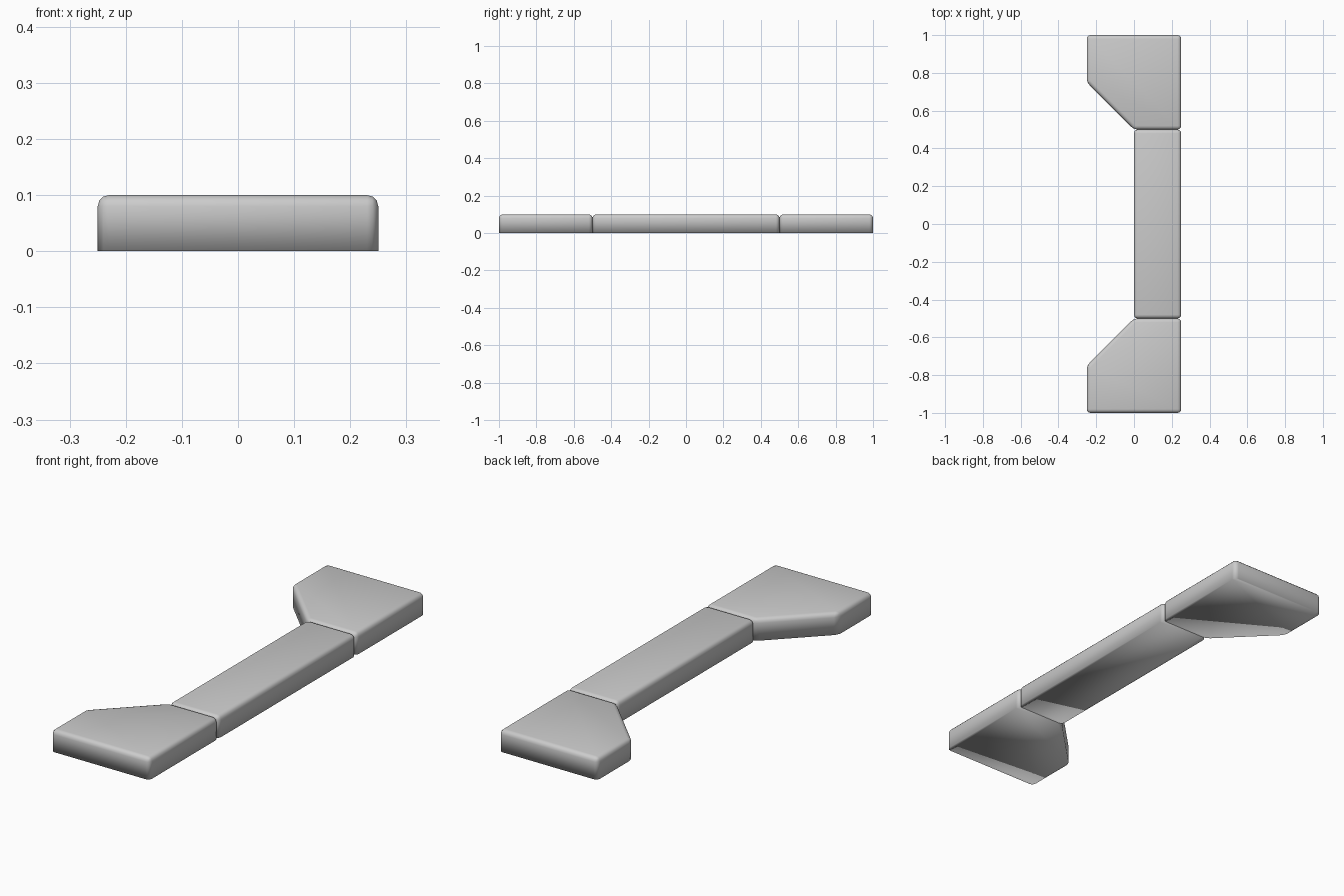
import bpy
import bmesh

if "Cube" in bpy.data.objects:
    bpy.data.objects.remove(bpy.data.objects["Cube"])

HEIGHT = 0.1
ROUND = 0.02


def slab(name, outline):
    """Extrude an outline up from the floor and round all but its bottom edges."""
    bm = bmesh.new()
    base = bm.faces.new([bm.verts.new((x, y, 0)) for x, y in outline])
    top = bmesh.ops.extrude_face_region(bm, geom=[base], use_keep_orig=True)
    for v in [g for g in top["geom"] if isinstance(g, bmesh.types.BMVert)]:
        v.co.z = HEIGHT
    bmesh.ops.recalc_face_normals(bm, faces=bm.faces)
    edges = [e for e in bm.edges if max(v.co.z for v in e.verts) > HEIGHT / 2]
    bmesh.ops.bevel(bm, geom=edges, offset=ROUND, offset_type='OFFSET',
                    segments=3, profile=0.5, affect='EDGES', clamp_overlap=True)
    bmesh.ops.recalc_face_normals(bm, faces=bm.faces)
    for f in bm.faces:
        f.smooth = True
    mesh = bpy.data.meshes.new(name)
    bm.to_mesh(mesh)
    bm.free()
    obj = bpy.data.objects.new(name, mesh)
    bpy.context.collection.objects.link(obj)
    return obj


# straight middle bar
slab("middle_bar", [(0, -0.5), (0.25, -0.5), (0.25, 0.5), (0, 0.5)])

# wide end blocks with one chamfered inner corner, mirrored front to back
end = [(0, 0.5), (0.25, 0.5), (0.25, 1), (-0.25, 1), (-0.25, 0.75)]
for name, side in (("front_end_block", -1), ("back_end_block", 1)):
    slab(name, [(x, y * side) for x, y in end])
